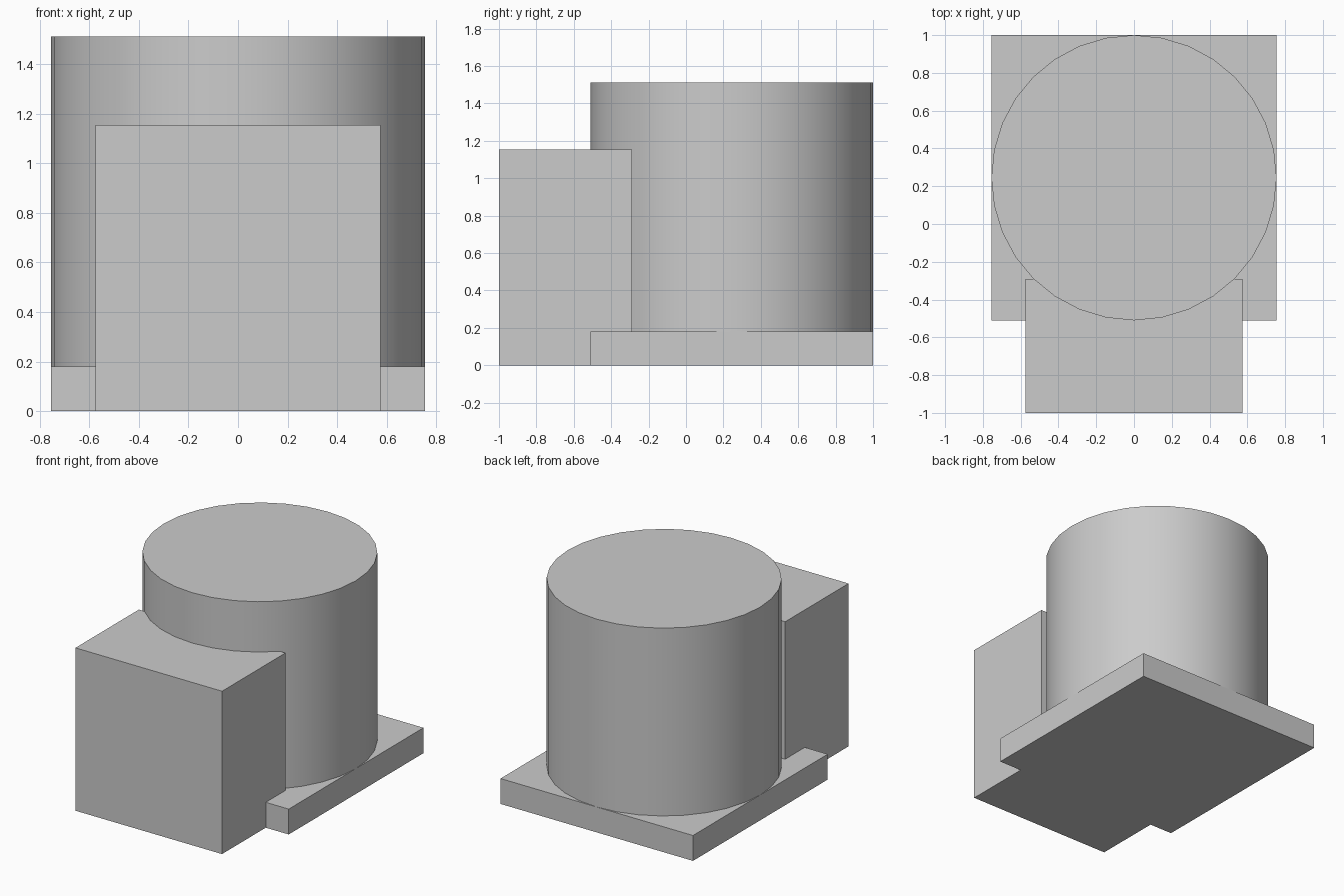
import bpy
import math

cube = bpy.data.objects.get("Cube")
if cube:
    bpy.data.objects.remove(cube, do_unlink=True)

# Single plain grey
grey = bpy.data.materials.new("plain_grey")
grey.use_nodes = True
colour = (0.6, 0.6, 0.6, 1)
grey.diffuse_color = colour
grey.node_tree.nodes["Principled BSDF"].inputs["Base Color"].default_value = colour


def box(name, x, y, z):
    """Axis-aligned box from (min, max) ranges."""
    spans = (x, y, z)
    bpy.ops.mesh.primitive_cube_add(size=1, location=[(a + b) / 2 for a, b in spans])
    ob = bpy.context.object
    ob.name = name
    ob.scale = [b - a for a, b in spans]
    bpy.ops.object.transform_apply(location=False, rotation=False, scale=True)
    ob.data.materials.append(grey)
    return ob


RADIUS = 0.755
CENTRE_Y = 1 - RADIUS
PLATE_TOP = 0.18
TOP = 1.512

# Square plate under the drum
box("base_plate", (-RADIUS, RADIUS), (1 - 2 * RADIUS, 1), (0, PLATE_TOP))

# Block standing against the front of the drum
box("front_block", (-0.575, 0.575), (-1, -0.29), (0, 1.155))

# Round drum standing on the plate
bpy.ops.mesh.primitive_cylinder_add(
    vertices=32, radius=RADIUS, depth=TOP - PLATE_TOP,
    location=(0, CENTRE_Y, (TOP + PLATE_TOP) / 2))
drum = bpy.context.object
drum.name = "drum"
drum.data.materials.append(grey)
bpy.ops.object.shade_smooth_by_angle(angle=math.radians(30))
